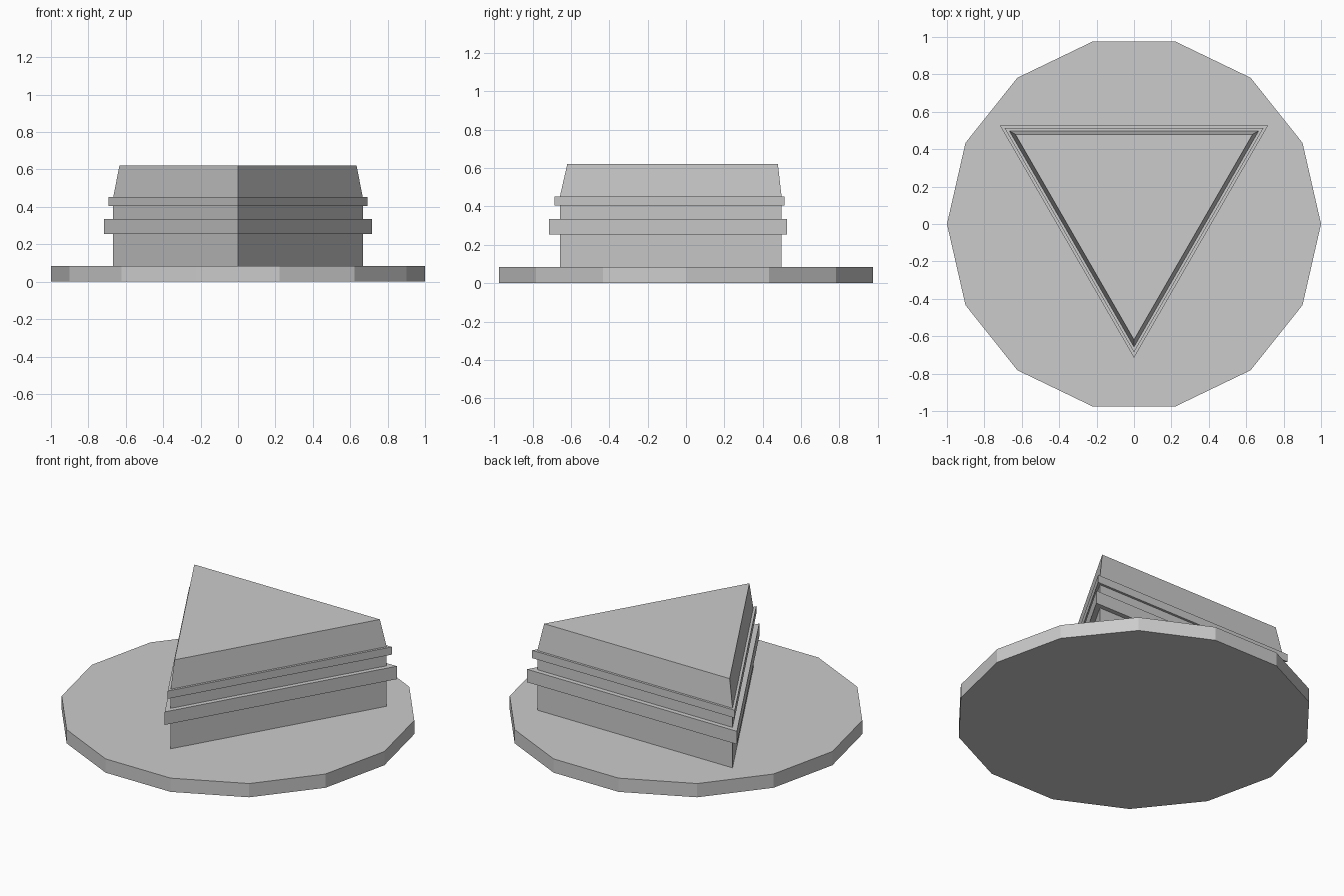
import bpy, bmesh, math

if "Cube" in bpy.data.objects:
    bpy.data.objects.remove(bpy.data.objects["Cube"])

grey = bpy.data.materials.new("plain_grey")
grey.diffuse_color = (0.6, 0.6, 0.6, 1)
grey.use_nodes = True
grey.node_tree.nodes["Principled BSDF"].inputs["Base Color"].default_value = grey.diffuse_color


def prism(name, sides, r0, r1, z0, z1, start, x_scale=1.0, y_shift=0.0, y_scale=1.0):
    """Closed flat-shaded prism, tapering from radius r0 at z0 to r1 at z1."""
    bm = bmesh.new()
    rings = []
    for r, z in ((r0, z0), (r1, z1)):
        ring = []
        for i in range(sides):
            a = start + 2 * math.pi * i / sides
            ring.append(bm.verts.new((r * math.cos(a) * x_scale,
                                      r * math.sin(a) * y_scale + y_shift, z)))
        rings.append(ring)
    low, high = rings
    bm.faces.new(low[::-1])
    bm.faces.new(high)
    for i in range(sides):
        j = (i + 1) % sides
        bm.faces.new((low[i], low[j], high[j], high[i]))
    mesh = bpy.data.meshes.new(name)
    bm.to_mesh(mesh)
    bm.free()
    mesh.materials.append(grey)
    obj = bpy.data.objects.new(name, mesh)
    bpy.context.collection.objects.link(obj)
    return obj


# Fourteen-sided plate
prism("plate", 14, 1.0, 1.0, 0.0, 0.085, 0.0)

# Triangular sandwich layers: name, half width at bottom and top, z range
layers = [
    ("bottom_bread", 0.667, 0.667, 0.085, 0.255),
    ("lower_filling", 0.717, 0.717, 0.255, 0.335),
    ("middle_filling", 0.667, 0.667, 0.335, 0.405),
    ("upper_filling", 0.692, 0.692, 0.405, 0.453),
    ("top_bread", 0.667, 0.634, 0.453, 0.62),
]
# Equilateral triangles pointing to the front, sharing one centre
CENTRE_Y = 0.113
for name, w0, w1, z0, z1 in layers:
    k = 2 / math.sqrt(3)
    prism(name, 3, w0 * k, w1 * k, z0, z1, -math.pi / 2, y_shift=CENTRE_Y)
